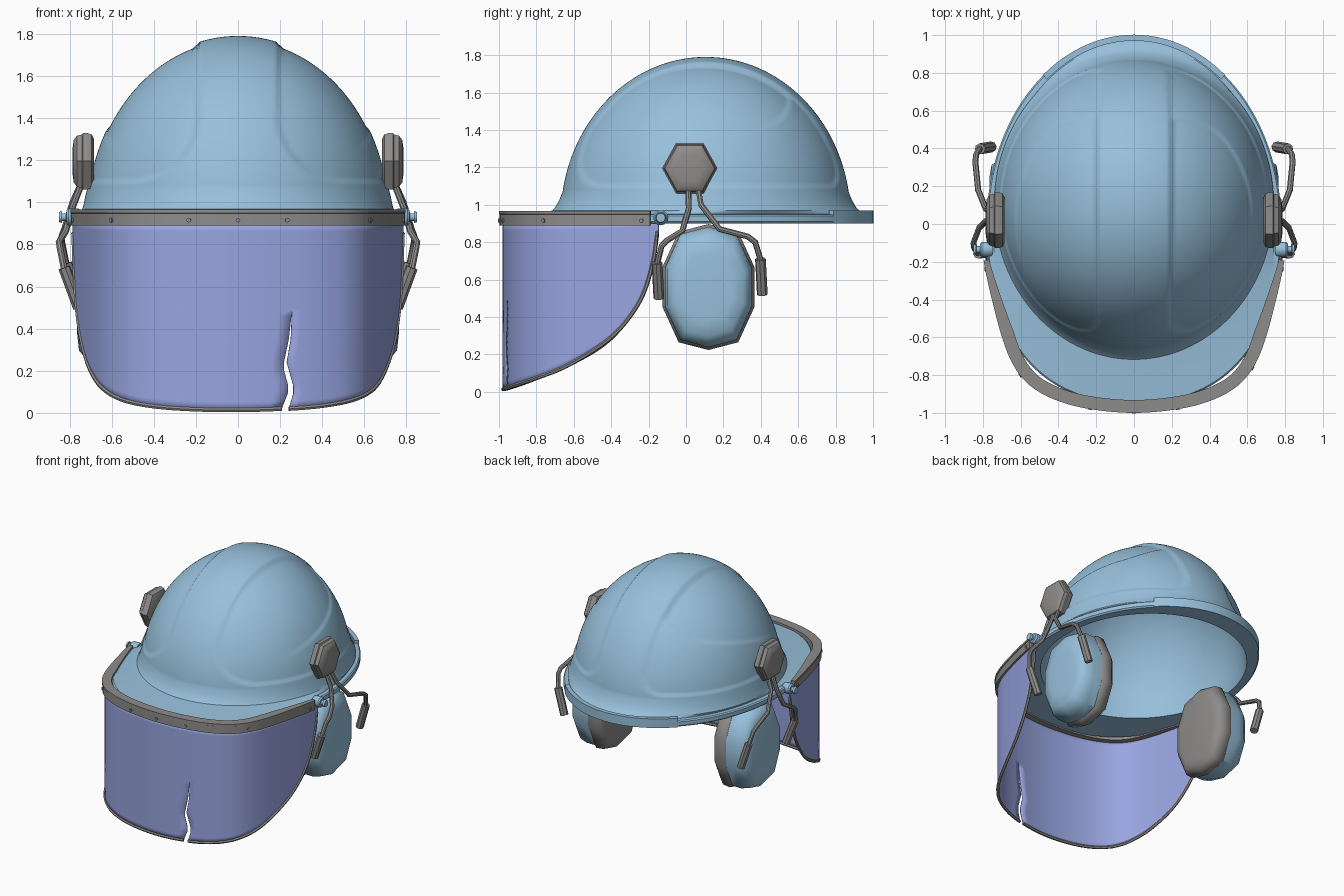
import bpy, bmesh
from math import sin, cos, pi, hypot, radians

if "Cube" in bpy.data.objects:
    bpy.data.objects.remove(bpy.data.objects["Cube"])


def material(name, rgb):
    m = bpy.data.materials.new(name)
    m.use_nodes = True
    m.diffuse_color = (*rgb, 1)
    m.node_tree.nodes["Principled BSDF"].inputs["Base Color"].default_value = (*rgb, 1)
    return m


BLUE = material("light blue", (0.31, 0.53, 0.71))
GREY = material("neutral grey", (0.27, 0.265, 0.26))
VISOR = material("violet blue", (0.315, 0.375, 0.75))


def table(pts, v):
    """Piecewise linear lookup."""
    if v <= pts[0][0]:
        return pts[0][1]
    for (a, p), (b, q) in zip(pts, pts[1:]):
        if v <= b:
            return p + (q - p) * (v - a) / (b - a)
    return pts[-1][1]


def spline(pts, n=12):
    """Smooth curve through all but the first and last points."""
    out = []
    for p0, p1, p2, p3 in zip(pts, pts[1:], pts[2:], pts[3:]):
        for i in range(n):
            t = i / n
            out.append(tuple(b + t * (c - a) / 2 + t * t * (a - 2.5 * b + 2 * c - d / 2)
                             + t ** 3 * (1.5 * (b - c) + (d - a) / 2)
                             for a, b, c, d in zip(p0, p1, p2, p3)))
    return out + [pts[-2]]


def finish(ob, mat, smooth):
    ob.data.materials.clear()
    ob.data.materials.append(mat)
    bpy.ops.object.select_all(action='DESELECT')
    ob.select_set(True)
    bpy.context.view_layer.objects.active = ob
    bpy.ops.object.shade_smooth_by_angle(angle=radians(smooth))
    return ob


def loft(name, rows, mat, closed=True, caps=True, smooth=35, skip=None):
    """Skin a list of equal-length point rows; skip(row, column) leaves holes."""
    bm = bmesh.new()
    vs = [[bm.verts.new(p) for p in row] for row in rows]
    n = len(rows[0])
    for j, (r, q) in enumerate(zip(vs, vs[1:])):
        for i in range(n if closed else n - 1):
            if skip and skip(j, i):
                continue
            k = (i + 1) % n
            bm.faces.new((r[i], r[k], q[k], q[i]))
    if caps:
        bm.faces.new(vs[0])
        bm.faces.new(vs[-1])
    bmesh.ops.remove_doubles(bm, verts=bm.verts, dist=0.0001)
    bmesh.ops.recalc_face_normals(bm, faces=bm.faces)
    me = bpy.data.meshes.new(name)
    bm.to_mesh(me)
    bm.free()
    ob = bpy.data.objects.new(name, me)
    bpy.context.collection.objects.link(ob)
    return finish(ob, mat, smooth)


def tube(name, pts, r, mat, res=2):
    cu = bpy.data.curves.new(name, 'CURVE')
    cu.dimensions = '3D'
    cu.bevel_depth, cu.bevel_resolution, cu.use_fill_caps = r, res, True
    sp = cu.splines.new('POLY')
    sp.points.add(len(pts) - 1)
    for p, c in zip(sp.points, pts):
        p.co = (*c, 1)
    tmp = bpy.data.objects.new(name + "_path", cu)
    bpy.context.collection.objects.link(tmp)
    bpy.context.view_layer.update()
    me = bpy.data.meshes.new_from_object(tmp.evaluated_get(bpy.context.evaluated_depsgraph_get()))
    bpy.data.objects.remove(tmp)
    ob = bpy.data.objects.new(name, me)
    bpy.context.collection.objects.link(ob)
    return finish(ob, mat, 40)


def prism(name, side, centre, radii, sections, n, mat, power=2, smooth=35):
    """Stack of n-sided sections (x, scale) along the x axis."""
    rows = []
    for x, k in sections:
        row = []
        for i in range(n):
            a = 2 * pi * i / n + (pi / 2 if n == 10 else 0)
            c, s = cos(a), sin(a)
            f = (abs(c) ** power + abs(s) ** power) ** (-1 / power)
            row.append((side * x, centre[0] + radii[0] * k * c * f, centre[1] + radii[1] * k * s * f))
        rows.append(row)
    return loft(name, rows, mat, smooth=smooth)


# ---- Helmet shell: inside, brim and dome as one skin ----
N, CY, BASE = 192, 0.105, 0.93
angles = [2 * pi * i / N for i in range(N)]


def brim(a, inset=0.0):
    c, s = cos(a), sin(a)
    e, ay = (1, 1.0) if s > 0 else (2 / 2.35, 0.95)
    return ((1 if c > 0 else -1) * (0.78 - inset) * abs(c) ** e,
            (1 if s > 0 else -1) * (ay - inset) * abs(s) ** e)


def ellipse(ax, ay, z):
    return [(ax * cos(a), CY + ay * sin(a), z) for a in angles]


def corner(a, b, r):
    """Distance inside a rounded quadrant."""
    if a < r and b < r:
        return r - hypot(r - a, r - b)
    return min(a, b)


def step(d, w=0.022):
    t = max(0, min(1, d / w))
    return t * t * (3 - 2 * t)


def dome_point(a, t):
    x, y, h = 0.725 * cos(a) * cos(t), 0.775 * sin(a) * cos(t), 0.86 * sin(t)
    z, wy = BASE + h, y + CY
    # sunken side panels leave a raised centre ridge and a band below
    d = corner(abs(x) - 0.18, z - 1.09, 0.33 if wy < 0.2 else 0.16)
    # deeper upper field, fading out toward the front
    e = min(corner(0.57 - wy, z - 1.25 - 0.25 * (wy + 0.25), 0.12), abs(x) - 0.2)
    fade = max(0, min(1, (wy + 0.3) / 0.4))
    k = 1 - 0.013 * step(d) - 0.011 * fade * step(e)
    return (x * k, CY + y * k, BASE + h * k)


rows = [ellipse(0.69 * cos(t), 0.745 * cos(t), 0.9 + 0.84 * sin(t))
        for t in [pi / 2 * (0.995 - i / 20) for i in range(20)]]
rows.append(ellipse(0.70, 0.755, 0.9))
for inset, z in ((0.01, 0.9), (0, 0.91), (0, 0.94), (0.008, 0.948), (0.035, 0.95)):
    rows.append([(*brim(a, inset), z) for a in angles])
for ax, ay, z in ((0.74, 0.822, 0.968), (0.734, 0.805, 0.985), (0.727, 0.785, 1.02)):
    rows.append(ellipse(ax, ay, z))
T0 = 0.16
rows += [[dome_point(a, T0 + (pi / 2 - 0.004 - T0) * j / 84) for a in angles] for j in range(85)]
loft("helmet_shell", rows, BLUE, smooth=30)

# Raised lip around the back of the brim
arc = [radians(52 + 76 * i / 40) for i in range(41)]
loft("rear_gutter_lip", [[(*brim(a, o), z) for o, z in ((-0.002, 0.9), (-0.002, 0.97), (0.03, 0.97), (0.03, 0.9))]
                         for a in arc], BLUE)

# ---- Face shield: half outline from the middle front to the temple ----
outline = spline([(-0.2, -0.985), (0, -1), (0.2, -0.985), (0.37, -0.948), (0.51, -0.885), (0.6, -0.805),
                  (0.66, -0.705), (0.705, -0.58), (0.745, -0.43), (0.78, -0.28), (0.806, -0.14), (0.82, -0.06)])
by_length, run = [(0, outline[0])], 0
for p, q in zip(outline, outline[1:]):
    run += hypot(q[0] - p[0], q[1] - p[1])
    by_length.append((run, q))
X_AT = [(s, p[0]) for s, p in by_length]
Y_AT = [(s, p[1]) for s, p in by_length]


def shield(s, inset=0.0):
    """Point at arc length s, moved inward by inset."""
    v, d = abs(s), 0.02
    x, y = table(X_AT, v), table(Y_AT, v)
    lo, hi = max(v - d, 0), min(v + d, run)
    tx, ty = table(X_AT, hi) - table(X_AT, lo), table(Y_AT, hi) - table(Y_AT, lo)
    if v < d:
        tx, ty = 1, ty * v / d
    h = hypot(tx, ty)
    x, y = x - inset * ty / h, y + inset * tx / h
    return (x if s > 0 else -x, y)


def length_to(y_end):
    return next(s for s, y in Y_AT if y >= y_end)


# Grey band along the top of the shield, tapering to the temples, with a thin lip
M = 72
LO = length_to(-0.2)
band = []
for i in range(M + 1):
    s = LO * (2 * i / M - 1)
    o, m = shield(s), shield(s, 0.004)
    q = shield(s, 0.03 + 0.038 * min(1, (LO - abs(s)) / 0.4))
    band.append([(*m, 0.89), (*m, 0.948), (*o, 0.95), (*o, 0.966), (*q, 0.966), (*q, 0.89)])
loft("shield_band", band, GREY)

# Rivets
for i, s in enumerate((-1.25, -0.655, -0.235, 0, 0.235, 0.70, 1.25)):
    tube(f"rivet_{i}", [(*shield(s, 0.012), 0.915), (*shield(s, -0.004), 0.915)], 0.011, GREY)

# Shield sheet, open along a jagged crack
low_edge = spline([(-1.1, -0.01), (-0.98, 0.012), (-0.8, 0.075), (-0.6, 0.16), (-0.4, 0.29),
                   (-0.25, 0.48), (-0.18, 0.68), (-0.155, 0.85), (-0.15, 1.0)])
crack = {-1: [(0.02, 0.212), (0.11, 0.248), (0.22, 0.218), (0.35, 0.246), (0.49, 0.262)],
         1: [(0.02, 0.246), (0.11, 0.274), (0.24, 0.236), (0.35, 0.256), (0.49, 0.262)]}
S, C, ROWS, COLS = length_to(-0.156), 0.25, 24, 40
halves = []
for side, word in ((-1, "right"), (1, "left")):
    cols = []
    for i in range(COLS + 1):
        u = 1 - (1 - i / COLS) ** 1.6
        s0 = C + (side * S - C) * u
        z0 = table(low_edge, shield(s0, 0.022)[1])
        col = []
        for j in range(ROWS + 1):
            z = z0 + (0.9 - z0) * j / ROWS
            edge = table(crack[side], z)
            col.append((*shield(edge + (side * S - edge) * u, 0.022), z))
        cols.append(col)
    tube(f"shield_trim_{word}", [c[0] for c in cols], 0.011, GREY, 1)
    halves.append(cols)
sheet = loft("shield_sheet", halves[0][::-1] + halves[1], VISOR, closed=False, caps=False,
             skip=lambda j, i: j == COLS)
mod = sheet.modifiers.new("thickness", 'SOLIDIFY')
mod.thickness, mod.offset = 0.006, 0

# ---- Ear defenders, hinges and wire arms on both sides ----
back_arm = [(0.73, 0.06, 1.12), (0.785, 0.08, 1.0), (0.825, 0.18, 0.87), (0.84, 0.33, 0.83),
            (0.835, 0.37, 0.80), (0.815, 0.40, 0.70)]
front_arm = [(0.73, 0.01, 1.12), (0.785, 0.015, 0.98), (0.82, -0.02, 0.86), (0.85, -0.10, 0.81),
             (0.845, -0.13, 0.78), (0.825, -0.155, 0.68)]
for side, word in ((1, "left"), (-1, "right")):
    prism(f"{word}_arm_mount", side, (0.02, 1.195), (0.148, 0.155),
          ((0.685, 0.8), (0.695, 0.95), (0.715, 1), (0.735, 1), (0.74, 0.95), (0.765, 0.9), (0.78, 0.75),
           (0.785, 0.5)), 6, GREY, smooth=35)
    prism(f"{word}_ear_cup", side, (0.12, 0.56), (0.236, 0.322),
          ((0.56, 1), (0.66, 1), (0.72, 0.95), (0.755, 0.82), (0.765, 0.55)), 10, BLUE, 2.7, 50)
    prism(f"{word}_ear_cushion", side, (0.12, 0.56), (0.245, 0.33),
          ((0.47, 0.72), (0.48, 0.9), (0.51, 1), (0.57, 1.02), (0.59, 0.97)), 10, GREY, 2.7, 50)
    prism(f"{word}_shield_hinge", side, (-0.135, 0.93), (0.04, 0.04),
          ((0.75, 0.9), (0.76, 1), (0.805, 1), (0.815, 0.8), (0.816, 0.45), (0.835, 0.45),
           (0.836, 0.7), (0.85, 0.6)), 12, BLUE)
    for part, arm, y in (("back", back_arm, 0.398), ("front", front_arm, -0.155)):
        pts = [(side * p[0], p[1], p[2]) for p in arm]
        tube(f"{word}_{part}_wire_arm", pts, 0.016, GREY)
        x, _, z = pts[-1]
        tube(f"{word}_{part}_clip", [(x, y, z + 0.01), (side * 0.755, y + 0.01, z - 0.18)], 0.029, GREY)
